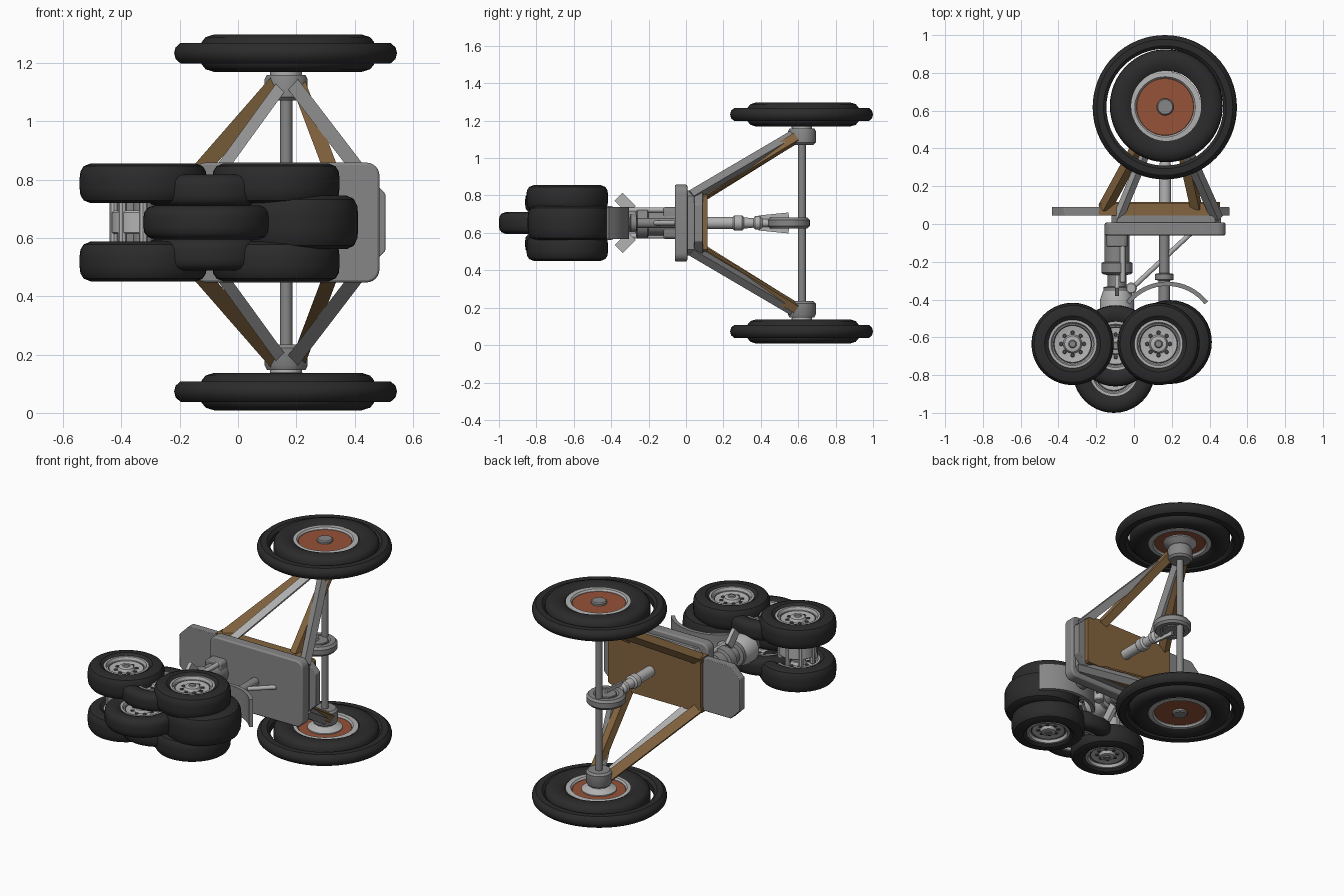
import bpy, bmesh, math
from mathutils import Vector

if "Cube" in bpy.data.objects:
    bpy.data.objects.remove(bpy.data.objects["Cube"])

ZC = 0.653  # horizontal mirror plane of the whole assembly


def mat(name, *rgb):
    m = bpy.data.materials.new(name)
    m.diffuse_color = (*rgb, 1)
    m.use_nodes = True
    m.node_tree.nodes["Principled BSDF"].inputs["Base Color"].default_value = m.diffuse_color
    return m


RUBBER = mat("rubber", .024, .024, .025)
GREY = mat("mid_grey", .24, .24, .24)
LIGHT = mat("light_grey", .45, .45, .45)
BROWN = mat("brown", .23, .13, .05)
RUST = mat("rust", .30, .085, .04)
DARK = mat("dark_grey", .08, .08, .08)


def finish(name, bm, m, smooth=True, bevel=0):
    bmesh.ops.recalc_face_normals(bm, faces=bm.faces)
    me = bpy.data.meshes.new(name)
    bm.to_mesh(me)
    bm.free()
    me.materials.append(m)
    ob = bpy.data.objects.new(name, me)
    bpy.context.collection.objects.link(ob)
    if bevel:
        b = ob.modifiers.new("bevel", 'BEVEL')
        b.width, b.segments, b.limit_method = bevel, 2, 'ANGLE'
    if smooth:
        bpy.ops.object.select_all(action='DESELECT')
        ob.select_set(True)
        bpy.context.view_layer.objects.active = ob
        bpy.ops.object.shade_smooth_by_angle(angle=math.radians(35))
    return ob


def lathe(name, prof, pos, m, axis=(0, 0, 1), n=40, closed=False):
    """Revolve (radius, height) points about an axis through pos."""
    bm = bmesh.new()
    q = Vector((0, 0, 1)).rotation_difference(Vector(axis))
    rings = []
    for r, h in prof:
        k = 1 if r == 0 else n
        rings.append([bm.verts.new(Vector(pos) + q @ Vector((
            r * math.cos(2 * math.pi * i / n), r * math.sin(2 * math.pi * i / n), h)))
            for i in range(k)])
    pairs = list(zip(rings, rings[1:])) + ([(rings[-1], rings[0])] if closed else [])
    for a, b in pairs:
        for i in range(n):
            j = (i + 1) % n
            vs = [a[i % len(a)], a[j % len(a)], b[j % len(b)], b[i % len(b)]]
            vs = list(dict.fromkeys(vs))
            if len(vs) > 2:
                bm.faces.new(vs)
    return finish(name, bm, m)


def rod(name, a, b, r, m, n=24):
    a, b = Vector(a), Vector(b)
    L = (b - a).length
    c = min(.006, r * .25)
    return lathe(name, [(0, 0), (r - c, 0), (r, c), (r, L - c), (r - c, L), (0, L)],
                 a, m, (b - a).normalized(), n)


def prism(name, pts, lo, hi, m, axis='y', bevel=0):
    """Extrude an outline: (x,z) along y, or (x,y) along z."""
    bm = bmesh.new()
    f = (lambda p, t: (p[0], t, p[1])) if axis == 'y' else (lambda p, t: (p[0], p[1], t))
    a = [bm.verts.new(f(p, lo)) for p in pts]
    b = [bm.verts.new(f(p, hi)) for p in pts]
    bm.faces.new(a)
    bm.faces.new(b[::-1])
    for i in range(len(pts)):
        j = (i + 1) % len(pts)
        bm.faces.new((a[i], a[j], b[j], b[i]))
    return finish(name, bm, m, True, bevel)


def rounded(x0, x1, z0, z1, r, n):
    """Rectangle outline with rounded (n>1) or chamfered (n=1) corners."""
    out = []
    for k, (cx, cz) in enumerate([(x1 - r, z1 - r), (x0 + r, z1 - r), (x0 + r, z0 + r), (x1 - r, z0 + r)]):
        for i in range(n + 1):
            t = math.pi / 2 * (k + i / n)
            out.append((cx + r * math.cos(t), cz + r * math.sin(t)))
    return out


def beam(name, a, b, w, d, m):
    """Rectangular bar between two points, d deep along y."""
    a, b = Vector(a), Vector(b)
    t = (b - a).normalized()
    u = t.cross(Vector((0, 1, 0))).normalized()
    v = t.cross(u)
    bm = bmesh.new()
    e = [[bm.verts.new(p + u * w / 2 * i + v * d / 2 * j)
          for i, j in ((1, 1), (-1, 1), (-1, -1), (1, -1))] for p in (a, b)]
    bm.faces.new(e[0])
    bm.faces.new(e[1][::-1])
    for i in range(4):
        bm.faces.new((e[0][i], e[0][(i + 1) % 4], e[1][(i + 1) % 4], e[1][i]))
    return finish(name, bm, m, False)


def tyre_profile(ri, ro, h):
    w = ro - ri
    return [(ri, -h * .75), (ri + w * .25, -h), (ri + w * .6, -h), (ri + w * .85, -h * .86), (ro - w * .03, -h * .6),
            (ro, -h * .25), (ro, h * .25), (ro - w * .03, h * .6), (ri + w * .85, h * .86), (ri + w * .6, h),
            (ri + w * .25, h), (ri, h * .75)]


def small_wheel(name, x, y, z, ro, h):
    lathe(name + "_tyre", tyre_profile(.125, ro, h), (x, y, z), RUBBER, closed=True)
    half = [(.128, h * .7), (.128, h * .85), (.115, h * .85), (.108, h * .6), (.08, h * .5),
            (.05, h * .5), (.042, h * .75), (.03, h * .8), (0, h * .8)]
    lathe(name + "_rim", [(r, -t) for r, t in half[::-1]] + half, (x, y, z), LIGHT)
    for s in (1, -1):
        lathe(name + "_groove", [(.095, s * h * .57), (.1, s * h * .62), (.104, s * h * .6)], (x, y, z), DARK)
        rod(name + "_cap", (x, y, z + s * h * .7), (x, y, z + s * h * .88), .022, GREY)
        for i in range(8):
            t = math.pi * i / 4
            p = (x + .06 * math.cos(t), y + .06 * math.sin(t))
            rod(name + "_bolt", (*p, z + s * h * .4), (*p, z + s * h * .58), .011, DARK, 8)


# Large wheels, hubs and struts, mirrored above and below
AX, AY = .165, .62
for s in (1, -1):
    def Z(d):
        return ZC + s * d
    side = "upper" if s > 0 else "lower"
    zc = Z(.58)
    lathe(side + "_outer_ring", [(.309, -.02), (.325, -.035), (.36, -.035), (.377, -.02), (.382, 0), (.377, .02),
          (.36, .035), (.325, .035), (.309, .02)], (AX - .002, AY - .002, zc), RUBBER, n=64, closed=True)
    lathe(side + "_large_tyre", tyre_profile(.185, .299, .064), (AX + .006, AY + .006, zc), RUBBER, n=64, closed=True)
    lathe(side + "_rim_ring", [(.152, -.04), (.16, -.05), (.19, -.048), (.19, .048), (.16, .05), (.152, .04)],
          (AX, AY, zc), LIGHT, n=48, closed=True)
    rod(side + "_rust_disc", (AX, AY, zc - .038), (AX, AY, zc + .038), .156, RUST, 48)
    rod(side + "_hub_cap", (AX, AY, zc), (AX, AY, zc + s * .055), .045, GREY)
    lathe(side + "_hub_flange", [(0, .43 * s), (.05, .43 * s), (.055, .515 * s), (.10, .535 * s), (.10, .55 * s),
          (0, .55 * s)], (AX, AY, ZC), LIGHT)
    lathe(side + "_hub_collar", [(0, .418 * s), (.062, .418 * s), (.074, .43 * s), (.074, .49 * s), (.066, .506 * s),
          (0, .506 * s)], (AX, AY, ZC), GREY)
    beam(side + "_left_brown_strut", (-.155, .085, Z(.15)), (.12, .59, Z(.465)), .055, .05, BROWN)
    beam(side + "_right_brown_strut", (.33, .085, Z(.15)), (.215, .59, Z(.455)), .05, .045, BROWN)
    beam(side + "_left_grey_strut", (-.085, .03, Z(.145)), (.14, .575, Z(.455)), .04, .04, LIGHT)
    beam(side + "_right_grey_strut", (.44, .03, Z(.145)), (.195, .575, Z(.465)), .048, .045, GREY)
    prism(side + "_brown_rail", [(-.185, Z(.14)), (.40, Z(.14)), (.40, Z(.17)), (-.185, Z(.17))], .045, .112, BROWN)
rod("long_axle", (AX, AY, .1), (AX, AY, 1.2), .021, GREY)

# Mounting plates
prism("main_plate", rounded(-.155, .485, .447, .858, .045, 6), -.06, .007, GREY, bevel=.008)
prism("spacer_plate", rounded(-.12, .46, .48, .826, .03, 1), .005, .046, GREY)
prism("wide_plate", rounded(-.435, .505, .49, .816, .065, 1), .044, .09, GREY, bevel=.004)
prism("brown_panel", rounded(-.18, .455, .50, .806, .01, 1), .088, .116, BROWN)

# Rear strut with ring
lathe("rear_strut", [(0, 0), (.032, 0), (.032, .14), (.041, .15), (.041, .19), (.03, .2), (.025, .25), (.036, .26),
      (.036, .285), (.022, .30), (.022, .34), (0, .34)], (AX, .11, ZC), LIGHT, (0, 1, 0))
lathe("ring", [(.06, -.02), (.072, -.029), (.1, -.029), (.112, -.015), (.112, .015), (.1, .029), (.072, .029),
      (.06, .02)], (AX, .55, ZC), GREY, closed=True)
for s in (1, -1):
    beam("ring_fork", (AX, .39, ZC + s * .02), (AX, .55, ZC + s * .036), .013, .04, LIGHT)
    rod("ring_cap", (AX, .55, ZC + s * .022), (AX, .55, ZC + s * .03), .062, GREY)

# Main leg
MX = -.09
lathe("main_leg", [(0, .04), (.066, .04), (.066, .2), (.083, .206), (.083, .258), (.072, .266), (.05, .27), (.05, .33),
      (.072, .335), (.072, .36), (.055, .37), (.055, .52), (0, .52)], (MX, 0, ZC), GREY, (0, -1, 0))
prism("leg_lug", rounded(MX - .055, MX + .055, ZC - .085, ZC + .085, .02, 3), -.12, -.05, GREY, bevel=.006)
lathe("piston_fork", [(0, .355), (.075, .355), (.09, .40), (.09, .46), (.06, .5), (0, .5)],
      (MX, 0, ZC), LIGHT, (0, -1, 0))
for s in (1, -1):
    beam("torque_arm", (MX, -.29, ZC + s * .07), (MX, -.36, ZC + s * .14), .022, .06, LIGHT)
    beam("torque_link", (MX, -.35, ZC + s * .14), (MX, -.44, ZC + s * .14), .022, .06, LIGHT)
    rod("leg_pipe", (MX + s * .03, -.06, ZC + s * .07), (MX + s * .03, -.31, ZC + s * .07), .014, LIGHT)

# Side leg, brace and mudguard
SX = .16
lathe("side_leg", [(0, .04), (.027, .04), (.027, .26), (.05, .265), (.05, .295), (.03, .3), (.03, .42), (0, .42)],
      (SX, 0, ZC), GREY, (0, -1, 0))
rod("brace_rod", (.30, -.05, ZC), (0, -.33, ZC), .013, LIGHT)
rod("brace_joint", (-.015, -.34, ZC - .05), (-.015, -.34, ZC + .05), .03, LIGHT)
arc = [math.radians(38 + 104 * i / 16) for i in range(17)]
guard = [(.175 + .275 * math.cos(t), -.58 + .275 * math.sin(t)) for t in arc]
guard += [(.175 + .252 * math.cos(t), -.58 + .252 * math.sin(t)) for t in arc[::-1]]
prism("mudguard", guard, ZC - .085, ZC + .085, GREY, 'z')

# Wheel cluster
for s in (1, -1):
    small_wheel("left_wheel", -.325, -.635, ZC + s * .134, .218, .068)
    small_wheel("right_wheel", .13, -.635, ZC + s * .134, .218, .068)
    small_wheel("middle_wheel", -.097, -.645, ZC + s * .11, .215, .055)
small_wheel("front_wheel", -.107, -.783, ZC, .217, .058)
small_wheel("guarded_wheel", .19, -.625, ZC, .222, .092)
for x in (-.325, .13, -.097):
    rod("wheel_axle", (x, -.635, ZC - .15), (x, -.635, ZC + .15), .035, GREY)
rod("brake_drum", (-.325, -.635, ZC - .04), (-.325, -.635, ZC + .04), .108, LIGHT, 32)
for i in range(8):
    t = math.pi * i / 4
    p = (-.325 + .1 * math.cos(t), -.635 + .1 * math.sin(t))
    rod("brake_rib", (*p, ZC - .08), (*p, ZC + .08), .015, LIGHT, 8)
beam("bogie_beam", (-.33, -.635, ZC), (.13, -.635, ZC), .07, .07, GREY)
